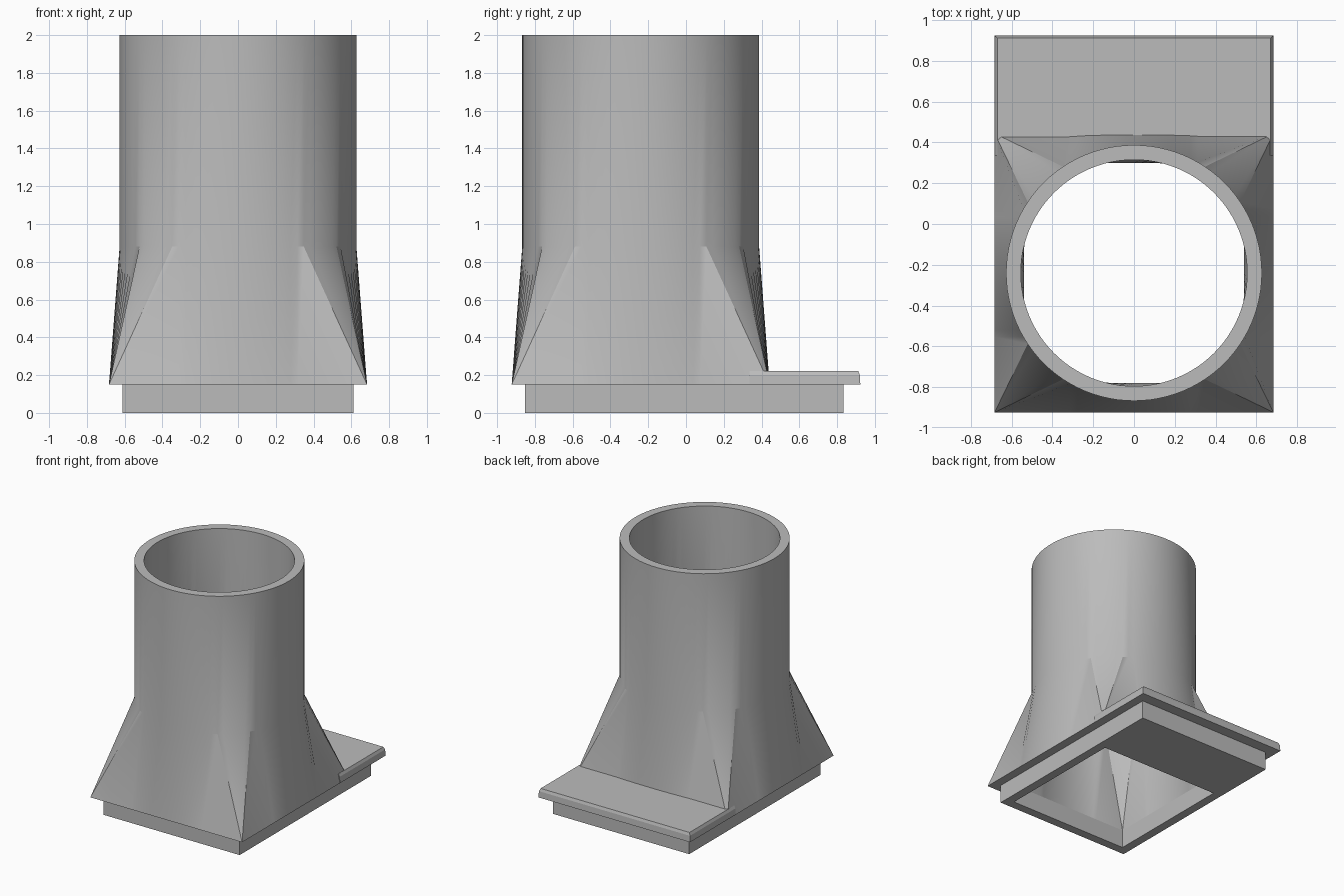
import bpy, bmesh, math

cube = bpy.data.objects.get("Cube")
if cube:
    bpy.data.objects.remove(cube, do_unlink=True)

gray = bpy.data.materials.new("plain gray")
gray.use_nodes = True
color = (0.5, 0.5, 0.5, 1)
gray.diffuse_color = color
gray.node_tree.nodes["Principled BSDF"].inputs["Base Color"].default_value = color

CY = -0.24      # tube centre in y
SIDES = 96
SPAN = math.radians(33)   # part of each quadrant that rises straight from a side


def finish(name, bm, smooth=False):
    bmesh.ops.remove_doubles(bm, verts=bm.verts[:], dist=0.0005)
    bmesh.ops.recalc_face_normals(bm, faces=bm.faces[:])
    mesh = bpy.data.meshes.new(name)
    bm.to_mesh(mesh)
    bm.free()
    mesh.materials.append(gray)
    obj = bpy.data.objects.new(name, mesh)
    bpy.context.collection.objects.link(obj)
    if smooth:
        bpy.ops.object.select_all(action='DESELECT')
        obj.select_set(True)
        bpy.context.view_layer.objects.active = obj
        bpy.ops.object.shade_smooth_by_angle(angle=math.radians(25))
    return obj


def bridge(bm, rings, closed):
    pairs = list(zip(rings, rings[1:]))
    if closed:
        pairs.append((rings[-1], rings[0]))
    for a, b in pairs:
        n = len(a)
        for i in range(n):
            j = (i + 1) % n
            bm.faces.new((a[i], a[j], b[j], b[i]))


def circle(r, z):
    steps = [math.tau * i / SIDES for i in range(SIDES)]
    return [(r * math.cos(a), CY + r * math.sin(a), z) for a in steps]


def square(half, r, z):
    # side points sit under the circle, the rest gather in the corners
    pts = []
    for i in range(SIDES):
        a = math.tau * i / SIDES
        q = round(a / (math.pi / 2)) * math.pi / 2
        d = a - q
        side = r * math.sin(d) if abs(d) < SPAN else math.copysign(half, d)
        x = half * math.cos(q) - side * math.sin(q)
        y = half * math.sin(q) + side * math.cos(q)
        pts.append((x, CY + y, z))
    return pts


def rect(x, y0, y1, z):
    return [(-x, y0, z), (x, y0, z), (x, y1, z), (-x, y1, z)]


def solid(name, outlines, closed=True, smooth=False):
    bm = bmesh.new()
    rings = [[bm.verts.new(p) for p in line] for line in outlines]
    bridge(bm, rings, closed)
    if not closed:
        bm.faces.new(rings[0])
        bm.faces.new(rings[-1])
    return finish(name, bm, smooth)


# Round pipe with a square flared foot, hollow throughout
solid("pipe_and_funnel", [
    square(0.683, 0.627, 0.15), circle(0.627, 0.88), circle(0.627, 2.0),
    circle(0.555, 2.0), circle(0.555, 0.88), square(0.54, 0.555, 0.15)],
    smooth=True)

# Rectangular plug below the foot, with a square opening
solid("base_plug", [
    rect(0.612, -0.853, 0.833, 0), rect(0.612, -0.853, 0.833, 0.15),
    rect(0.54, -0.78, 0.30, 0.15), rect(0.54, -0.78, 0.30, 0)])

# Flat plate behind the foot, with slightly tapered edges
solid("rear_plate", [
    rect(0.683, 0.335, 0.923, 0.15), rect(0.68, 0.335, 0.92, 0.2),
    rect(0.67, 0.335, 0.912, 0.222)], closed=False)
